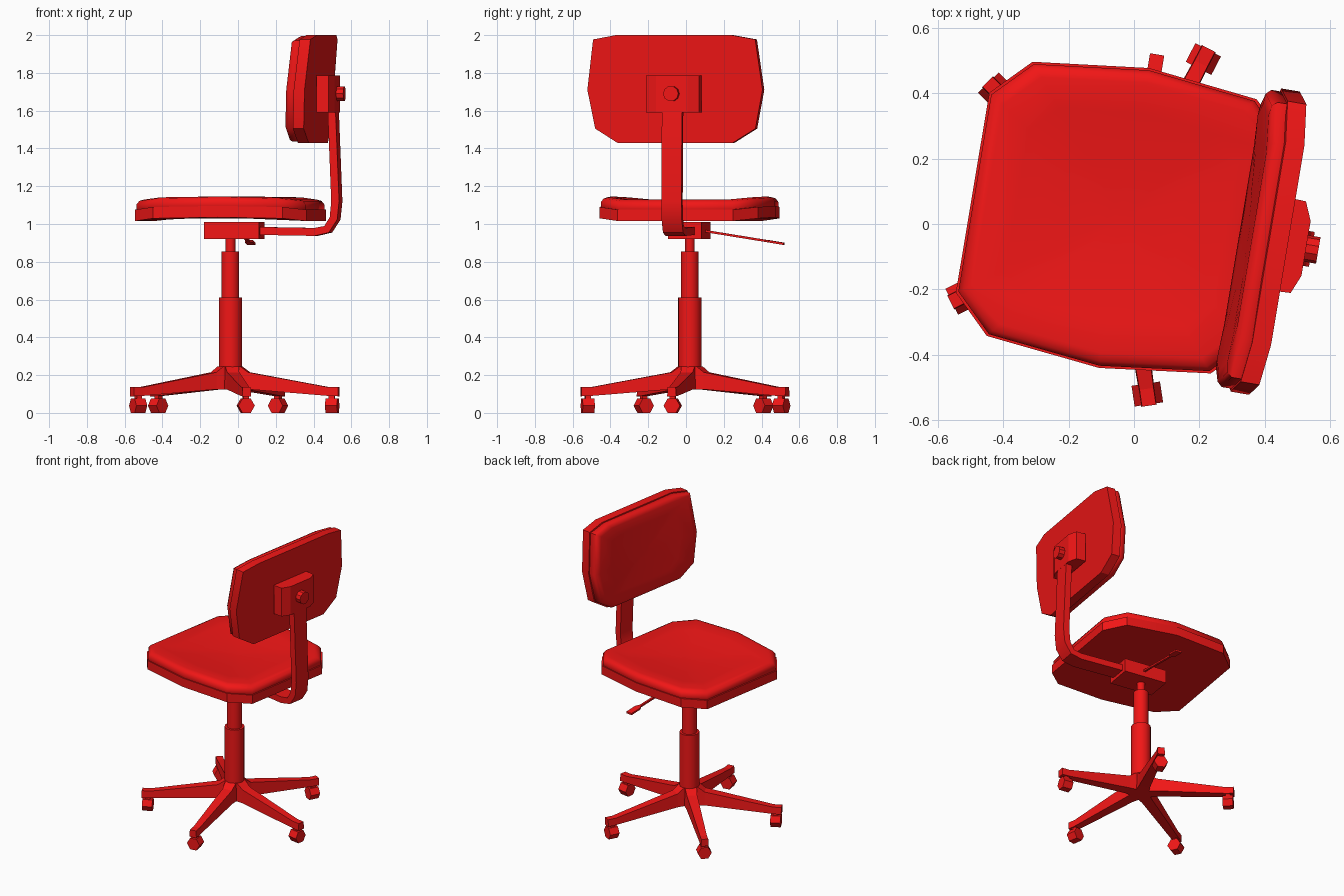
import bpy, bmesh, math
from mathutils import Matrix, Vector

if "Cube" in bpy.data.objects:
    bpy.data.objects.remove(bpy.data.objects["Cube"])

# Chair frame: local +x points to the backrest, turned slightly about z
TURN = math.radians(-9.5)
WORLD = Matrix.Translation((-0.04, 0.02, 0)) @ Matrix.Rotation(TURN, 4, 'Z')

red = bpy.data.materials.new("red")
red.diffuse_color = (0.88, 0.008, 0.008, 1)
red.use_nodes = True
red.node_tree.nodes["Principled BSDF"].inputs["Base Color"].default_value = red.diffuse_color


def finish(name, bm, smooth=None, spin=0.0):
    bmesh.ops.recalc_face_normals(bm, faces=bm.faces[:])
    me = bpy.data.meshes.new(name)
    bm.to_mesh(me)
    bm.free()
    if smooth:
        for p in me.polygons:
            p.use_smooth = True
        me.set_sharp_from_angle(angle=math.radians(smooth))
    me.materials.append(red)
    ob = bpy.data.objects.new(name, me)
    bpy.context.collection.objects.link(ob)
    ob.matrix_world = WORLD @ Matrix.Rotation(spin, 4, 'Z')
    return ob


def bridge(bm, a, b):
    n = len(a)
    for i in range(n):
        bm.faces.new((a[i], a[(i + 1) % n], b[(i + 1) % n], b[i]))


def loft(name, rings, smooth=None, spin=0.0):
    """Closed solid through a list of rings of points."""
    bm = bmesh.new()
    vs = [[bm.verts.new(p) for p in r] for r in rings]
    for a, b in zip(vs, vs[1:]):
        bridge(bm, a, b)
    bm.faces.new(vs[0])
    bm.faces.new(vs[-1])
    return finish(name, bm, smooth, spin)


def pad(name, outline, layers, place, smooth):
    """Padded slab: scaled copies of the outline, bent into place."""
    rings = [[place(a * s, b * s, h) for a, b in outline] for s, h in layers]
    return loft(name, rings, smooth)


def box(name, lo, hi):
    ring = [(lo[0], lo[1]), (hi[0], lo[1]), (hi[0], hi[1]), (lo[0], hi[1])]
    return loft(name, [[(x, y, z) for x, y in ring] for z in (lo[2], hi[2])])


def tube(name, r, z0, z1, sides=16):
    ring = [(r * math.cos(2 * math.pi * i / sides), r * math.sin(2 * math.pi * i / sides))
            for i in range(sides)]
    return loft(name, [[(x, y, z) for x, y in ring] for z in (z0, z1)], 40)


def rod_x(name, r, x0, x1, sides, y=0, z=0, spin=0.0):
    ring = [(y + r * math.cos(2 * math.pi * i / sides), z + r * math.sin(2 * math.pi * i / sides))
            for i in range(sides)]
    return loft(name, [[(x, b, c) for b, c in ring] for x in (x0, x1)], None, spin)


# Seat: ten-sided saddle with a shell and a soft cushion
half = [(0.46, 0.31), (0.35, 0.425), (0.01, 0.465), (-0.345, 0.425), (-0.46, 0.31)]
seat_outline = half + [(a, -b) for a, b in reversed(half)]


def seat_place(a, b, h):
    return (a, b, h + 0.035 * (b / 0.46) ** 2)


pad("seat_shell", seat_outline, [(1, 1.0), (1, 1.06)], seat_place, 30)
pad("seat_cushion", seat_outline,
    [(0.98, 1.055), (0.985, 1.06), (0.985, 1.088), (0.955, 1.108), (0.9, 1.117),
     (0.7, 1.117), (0.4, 1.113), (0.1, 1.11)], seat_place, 50)

# Backrest: leaning, gently wrapped slab
half = [(0.31, 0.285), (0.435, 0.262), (0.47, -0.005), (0.43, -0.21), (0.31, -0.285)]
back_outline = half + [(-a, b) for a, b in reversed(half)]


def back_place(a, b, h):
    return (0.508 + 0.08 * b - 0.03 * (a / 0.46) ** 2 - h, a, 1.715 + b)


pad("backrest_shell", back_outline, [(1, 0), (1, 0.058)], back_place, 30)
pad("backrest_cushion", back_outline,
    [(0.97, 0.054), (0.98, 0.058), (0.98, 0.088), (0.95, 0.105), (0.88, 0.112),
     (0.65, 0.114), (0.35, 0.116), (0.1, 0.116)], back_place, 50)

# Bracket and knob behind the backrest
prof = [(0.485, -0.145), (0.55, -0.142), (0.574, -0.085),
        (0.574, 0.085), (0.55, 0.142), (0.485, 0.145)]
loft("backrest_bracket", [[(x, y, z) for x, y in prof] for z in (1.59, 1.785)])
rod_x("backrest_knob", 0.041, 0.56, 0.612, 10, 0, 1.69)

# Bent flat bar carrying the backrest
path = [Vector(p) for p in [(0.12, 0.964), (0.46, 0.958), (0.525, 0.972),
                            (0.562, 1.03), (0.571, 1.12), (0.55, 1.65)]]
rings = []
for i, p in enumerate(path):
    d = (path[min(i + 1, len(path) - 1)] - path[max(i - 1, 0)]).normalized()
    n = Vector((-d.y, d.x)) * 0.021
    rings.append([(q.x, y, q.y) for q, y in
                  ((p + n, -0.054), (p + n, 0.054), (p - n, 0.054), (p - n, -0.054))])
loft("back_bar", rings, 40)

# Mechanism box and height lever
box("seat_mechanism", (-0.128, -0.09, 0.92), (0.167, 0.09, 1.01))
stations = [(0.06, 0.007, 0.967), (0.41, 0.007, 0.911), (0.43, 0.022, 0.908), (0.51, 0.022, 0.895)]
loft("height_lever", [[(0.027 - w, y, z - 0.006), (0.027 + w, y, z - 0.006),
                       (0.027 + w, y, z + 0.006), (0.027 - w, y, z + 0.006)]
                      for y, w, z in stations])

# Telescopic column
tube("column_lower", 0.062, 0.125, 0.61)
tube("column_middle", 0.047, 0.6, 0.855)
tube("column_upper", 0.026, 0.845, 0.93)

# Five legs with hexagonal casters: (radius, bottom z, top z, half width)
leg = [(0.0, 0.125, 0.25, 0.04), (0.06, 0.125, 0.245, 0.04), (0.1, 0.125, 0.215, 0.036),
       (0.53, 0.09, 0.136, 0.024), (0.582, 0.088, 0.136, 0.024)]
for k in range(5):
    a = k * math.radians(72)
    loft(f"leg_{k + 1}", [[(r, -w, z0), (r, w, z0), (r, w * 0.9, z1), (r, -w * 0.9, z1)]
                          for r, z0, z1, w in leg], None, a)
    rod_x(f"caster_{k + 1}", 0.044, 0.514, 0.578, 6, 0, 0.0381, a)
    stem = box(f"caster_stem_{k + 1}", (0.53, -0.015, 0.06), (0.56, 0.015, 0.1))
    stem.matrix_world = WORLD @ Matrix.Rotation(a, 4, 'Z')
